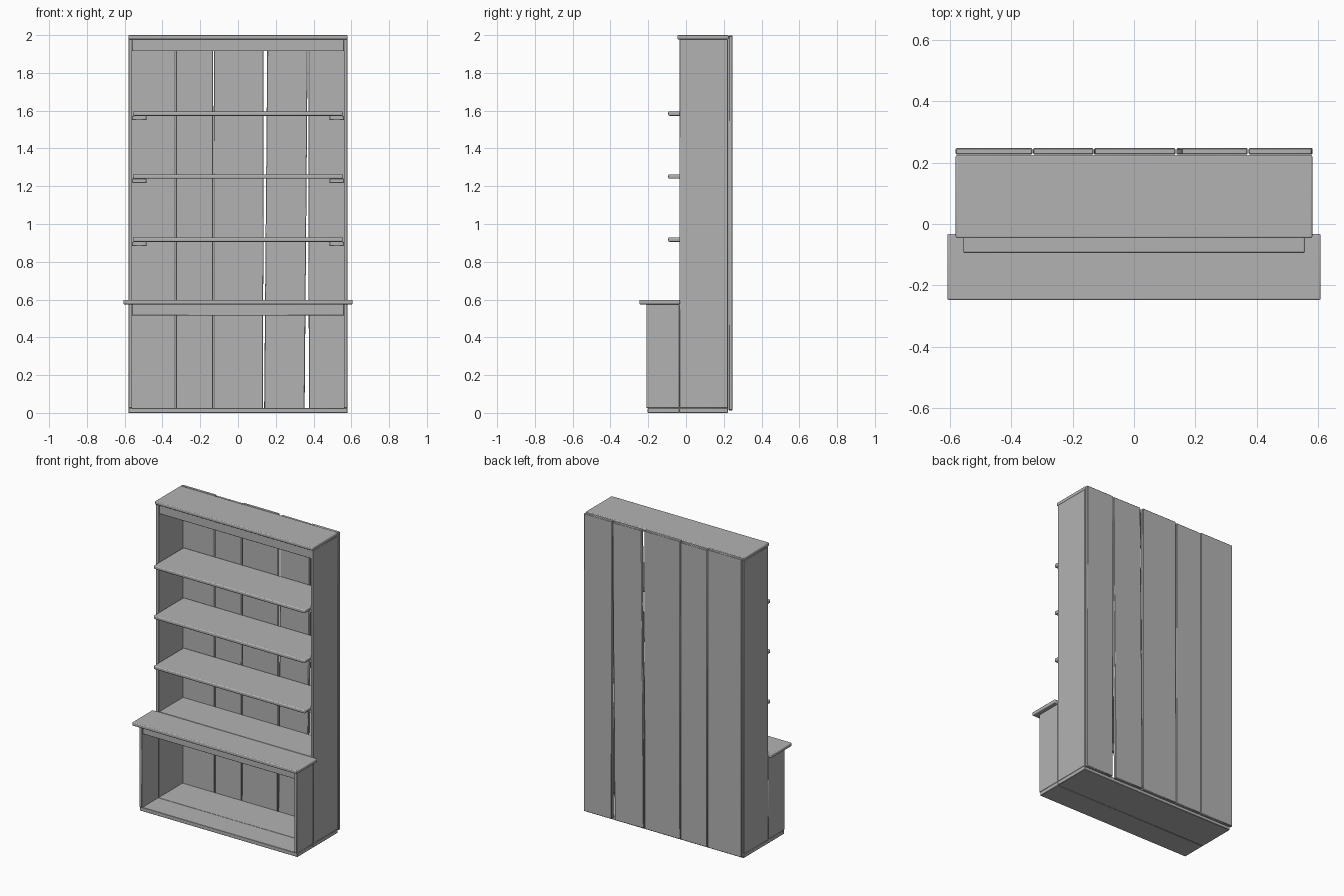
import bpy
import math

cube = bpy.data.objects.get("Cube")
if cube:
    bpy.data.objects.remove(cube, do_unlink=True)

grey = bpy.data.materials.new("plain_grey")
grey.use_nodes = True
GREY = (0.45, 0.45, 0.45, 1)
grey.diffuse_color = GREY
grey.node_tree.nodes["Principled BSDF"].inputs["Base Color"].default_value = GREY


def board(name, x, y, z, bevel=0.002, segments=1, tilt=0):
    """Box between (min, max) pairs on each axis, with softened edges."""
    spans = (x, y, z)
    bpy.ops.mesh.primitive_cube_add(size=1, location=[sum(s) / 2 for s in spans])
    obj = bpy.context.object
    obj.name = name
    obj.scale = [s[1] - s[0] for s in spans]
    bpy.ops.object.transform_apply(location=False, rotation=False, scale=True)
    obj.data.materials.append(grey)
    mod = obj.modifiers.new("soft_edges", "BEVEL")
    mod.width, mod.segments = bevel, segments
    obj.rotation_euler.y = tilt
    bpy.ops.object.shade_smooth_by_angle(angle=math.radians(35))
    return obj


SPLIT, BACK = -0.035, 0.222     # joint between front and rear sections, rear edge
INNER, OUTER = 0.56, 0.58       # inside and outside of the side panels

# Side panels, tall behind and low in front
for side, sign in (("left", 1), ("right", -1)):
    span = sorted((sign * INNER, sign * OUTER))
    board(side + "_tall_side", span, (SPLIT, BACK), (0.026, 1.978))
    board(side + "_low_side", span, (-0.21, SPLIT), (0.026, 0.575))

# Base boards and top board
board("rear_base", (-OUTER, OUTER), (SPLIT, BACK), (0, 0.026))
board("front_base", (-OUTER, OUTER), (-0.203, SPLIT), (0, 0.026))
board("top_board", (-OUTER, OUTER), (-0.046, 0.225), (1.978, 2.0), 0.005, 3)

# Counter with its inner continuation
board("counter", (-0.607, 0.607), (-0.247, -0.032), (0.575, 0.598), 0.005, 3)
board("inner_counter", (-INNER, INNER), (-0.032, BACK), (0.575, 0.598))

# Front rails
board("top_rail", (-INNER, INNER), (-0.03, -0.01), (1.915, 1.978))
board("counter_rail", (-INNER, INNER), (-0.203, -0.183), (0.515, 0.575))

# Shelves resting on cleats
for i, top in enumerate((0.929, 1.263, 1.596)):
    under = top - 0.023
    board(f"shelf_{i + 1}", (-0.557, 0.557), (-0.094, BACK), (under, top), 0.006, 3)
    for side, sign in (("left", 1), ("right", -1)):
        span = sorted((sign * 0.485, sign * INNER))
        board(f"{side}_cleat_{i + 1}", span, (-0.02, BACK), (under - 0.023, under))

# Uneven back planks, one of them leaning
planks = (
    (-0.58, -0.331, 1.999, 0),
    (-0.328, -0.132, 1.994, 0),
    (-0.129, 0.134, 1.999, 0.001),
    (0.147, 0.361, 1.994, 0.0085),
    (0.374, 0.58, 1.996, -0.001),
)
for i, (x0, x1, top, tilt) in enumerate(planks):
    board(f"back_plank_{i + 1}", (x0, x1), (0.226, 0.247), (0.014, top), 0.003, 1, tilt)
